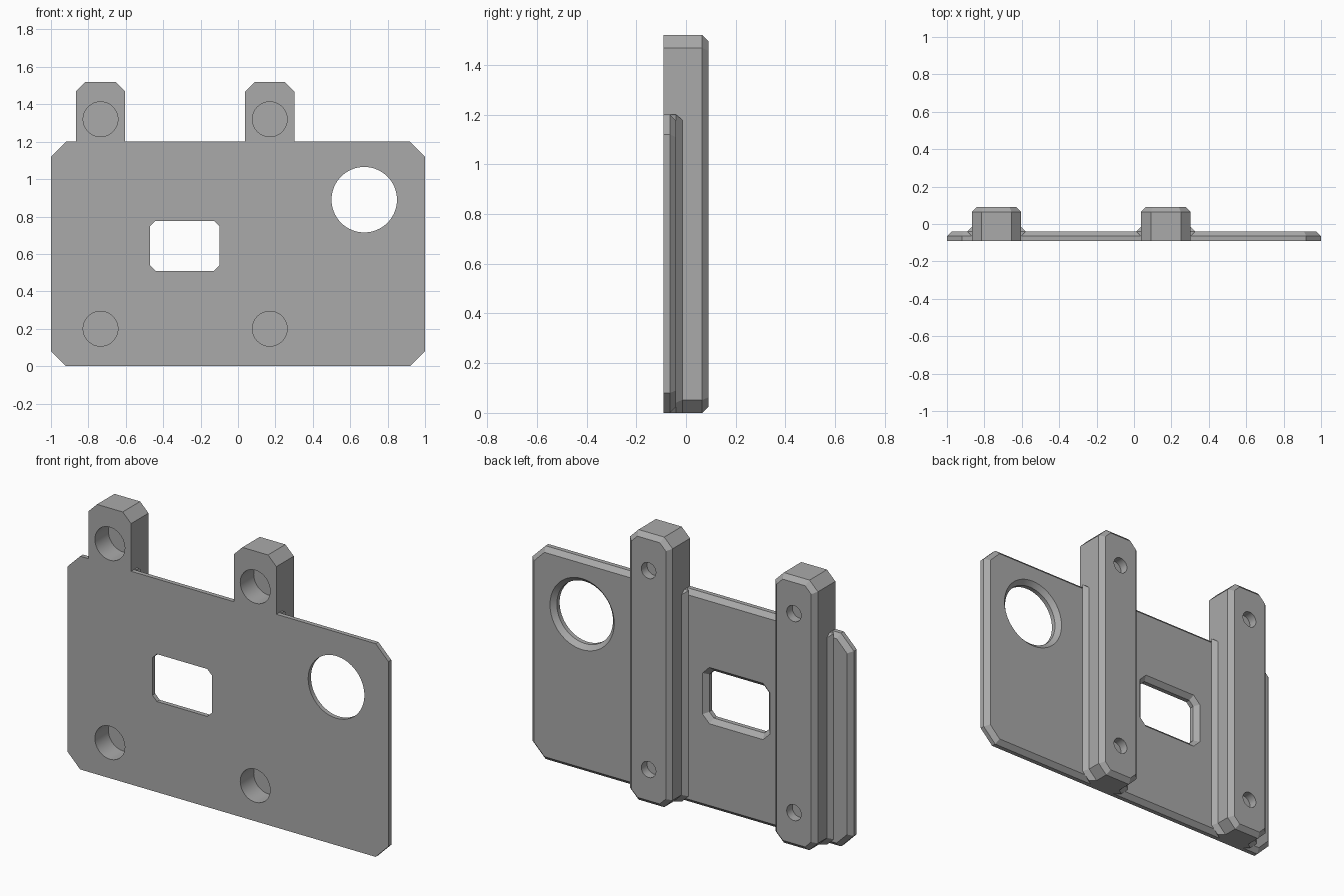
import bpy, bmesh, math

cube = bpy.data.objects.get("Cube")
if cube:
    bpy.data.objects.remove(cube, do_unlink=True)

grey = bpy.data.materials.new("plain_grey")
grey.use_nodes = True
colour = (0.4, 0.4, 0.4, 1)
grey.diffuse_color = colour
grey.node_tree.nodes["Principled BSDF"].inputs["Base Color"].default_value = colour

FRONT, BACK = -0.09, 0.09
PLATE_BACK = -0.04
C = 0.025                      # small edge chamfer
PLATE_TOP = 1.2
BARS = (-0.735, 0.17)          # bar centre lines
HALF = 0.132                   # bar half width


def outline(x0, x1, z0, z1, low, top):
    """Rectangle in the xz plane with cut corners."""
    pts = [(x0 + low, z0), (x1 - low, z0), (x1, z0 + low)]
    pts += [(x1, z1 - top), (x1 - top, z1), (x0 + top, z1), (x0, z1 - top)] if top else [(x1, z1), (x0, z1)]
    return pts + [(x0, z0 + low)]


def grown(x0, x1, z0, z1, corner, o):
    """Cut-corner rectangle offset outward by o."""
    c = corner + (2 - math.sqrt(2)) * o
    return outline(x0 - o, x1 + o, z0 - o, z1 + o, c, c)


def circle(x, z, r, n=64):
    return [(x + r * math.cos(math.tau * i / n), z + r * math.sin(math.tau * i / n)) for i in range(n)]


def loft(name, rings):
    """Closed solid through (y, outline) rings."""
    bm = bmesh.new()
    loops = [[bm.verts.new((x, y, z)) for x, z in pts] for y, pts in rings]
    for a, b in zip(loops, loops[1:]):
        n = len(a)
        for i in range(n):
            j = (i + 1) % n
            bm.faces.new((a[i], a[j], b[j], b[i]))
    bm.faces.new(loops[0])
    bm.faces.new(loops[-1])
    bmesh.ops.recalc_face_normals(bm, faces=bm.faces)
    mesh = bpy.data.meshes.new(name)
    bm.to_mesh(mesh)
    bm.free()
    mesh.materials.append(grey)
    ob = bpy.data.objects.new(name, mesh)
    bpy.context.collection.objects.link(ob)
    return ob


# Plate with chamfered back rim
plate_box = (-1, 1, 0, PLATE_TOP, 0.08)
bracket = loft("mounting_plate", [
    (FRONT, grown(*plate_box, 0)),
    (PLATE_BACK - C, grown(*plate_box, 0)),
    (PLATE_BACK, grown(*plate_box, -C))])

joined, cutters = [], []
for x in BARS:
    # Upright bar with chamfered back rim
    box = (x - HALF, x + HALF, 0, 1.52, 0.052)
    joined.append(loft("upright_bar", [
        (FRONT, grown(*box, 0)),
        (BACK - C, grown(*box, 0)),
        (BACK, grown(*box, -C))]))

    # Sloped fillet where the bar meets the plate
    rings = []
    for y, o, top in ((PLATE_BACK - C - 0.005, -0.005, PLATE_TOP),
                      (PLATE_BACK, C, PLATE_TOP),
                      (PLATE_BACK + C + 0.005, -0.005, PLATE_TOP - C)):
        w = HALF + o
        rings.append((y, outline(x - w, x + w, 0, top, 0.052 - 0.414 * o, 0)))
    joined.append(loft("bar_fillet", rings))

    # Wide recesses in front, narrow screw holes behind
    for z in (0.2, 1.32):
        cutters.append(loft("recess_cutter", [(-0.12, circle(x, z, 0.093)), (0.03, circle(x, z, 0.093))]))
        cutters.append(loft("screw_cutter", [(0.04, circle(x, z, 0.045)), (0.12, circle(x, z, 0.045))]))

# Round opening, flared at the back
cutters.append(loft("round_cutter", [
    (-0.12, circle(0.675, 0.89, 0.175)),
    (PLATE_BACK - C, circle(0.675, 0.89, 0.175)),
    (PLATE_BACK + 0.01, circle(0.675, 0.89, 0.21))]))

# Rectangular opening, flared at the back
window = (-0.47, -0.1, 0.51, 0.777, 0.028)
cutters.append(loft("window_cutter", [
    (-0.12, grown(*window, 0)),
    (PLATE_BACK - C, grown(*window, 0)),
    (PLATE_BACK + 0.01, grown(*window, C + 0.01))]))

# Join the solids, then cut the openings
for helpers, op in ((joined, 'UNION'), (cutters, 'DIFFERENCE')):
    for ob in helpers:
        ob.hide_render = True
        mod = bracket.modifiers.new(ob.name, 'BOOLEAN')
        mod.operation = op
        mod.solver = 'EXACT'
        mod.object = ob

bpy.context.view_layer.update()
graph = bpy.context.evaluated_depsgraph_get()
mesh = bpy.data.meshes.new_from_object(bracket.evaluated_get(graph))
bracket.modifiers.clear()
bracket.data = mesh
mesh.materials.clear()
mesh.materials.append(grey)
for p in mesh.polygons:
    p.material_index = 0
for ob in joined + cutters:
    bpy.data.objects.remove(ob, do_unlink=True)

# Smooth round walls, crisp chamfers
bpy.ops.object.select_all(action='DESELECT')
bracket.select_set(True)
bpy.context.view_layer.objects.active = bracket
bpy.ops.object.shade_smooth_by_angle(angle=math.radians(30))
